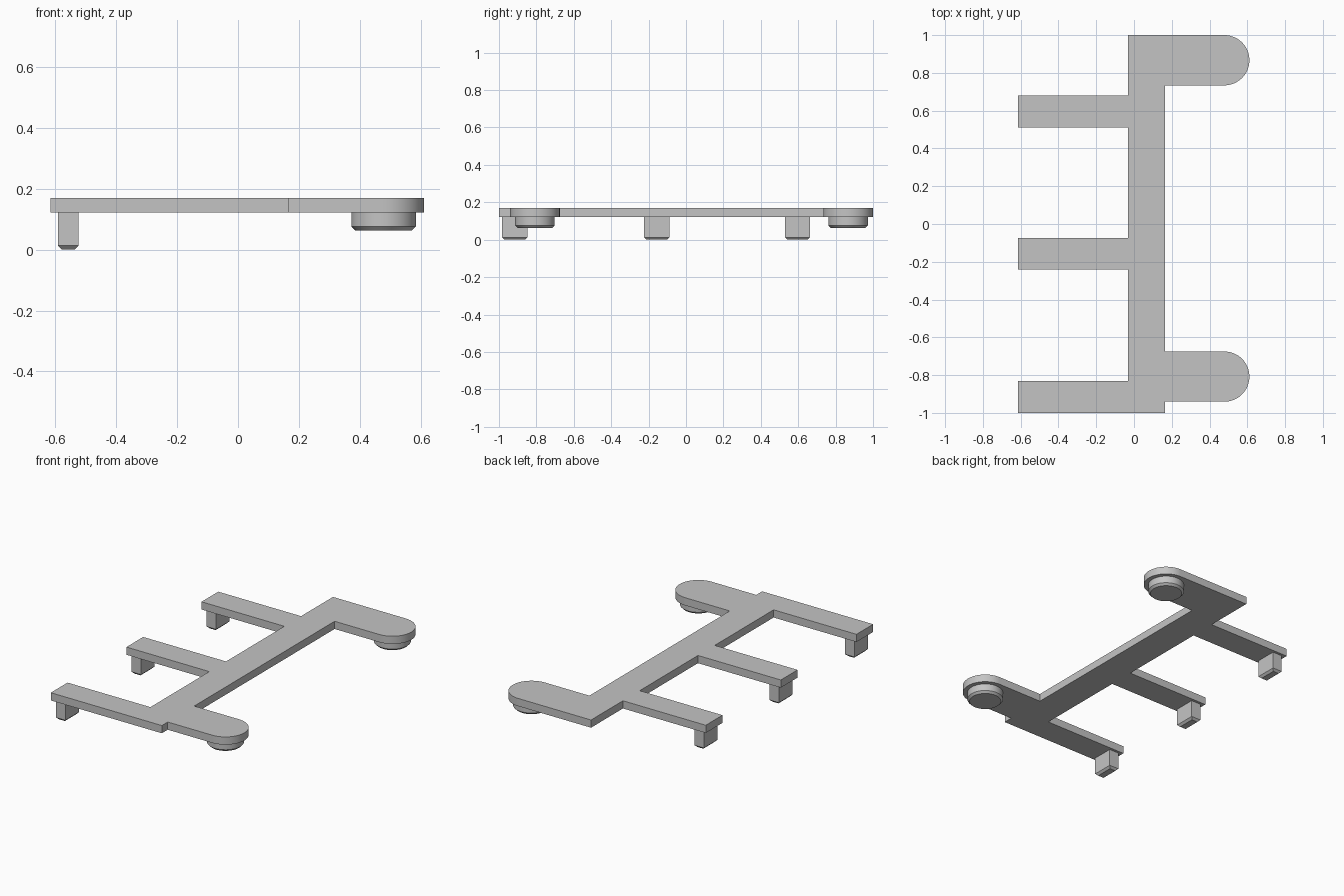
import bpy, bmesh
from math import radians, sin, cos
from mathutils import Matrix

cube = bpy.data.objects.get("Cube")
if cube:
    bpy.data.objects.remove(cube, do_unlink=True)

GREY = (0.55, 0.55, 0.55, 1)
mat = bpy.data.materials.new("plain_grey")
mat.use_nodes = True
mat.diffuse_color = GREY
mat.node_tree.nodes["Principled BSDF"].inputs["Base Color"].default_value = GREY

PLATE_BOTTOM, PLATE_TOP = 0.121, 0.17
SPINE_LEFT, SPINE_RIGHT = -0.033, 0.165
ARM_END, ARM_HALF = -0.615, 0.084
ARM_YS = (0.596, -0.157, -0.916)
TAB_X, TAB_R = 0.478, 0.133
TAB_YS = (-0.808, 0.867)


def finish(name, bm):
    bmesh.ops.recalc_face_normals(bm, faces=bm.faces)
    mesh = bpy.data.meshes.new(name)
    bm.to_mesh(mesh)
    bm.free()
    mesh.materials.append(mat)
    obj = bpy.data.objects.new(name, mesh)
    bpy.context.collection.objects.link(obj)
    bpy.ops.object.select_all(action="DESELECT")
    obj.select_set(True)
    bpy.context.view_layer.objects.active = obj
    bpy.ops.object.shade_smooth_by_angle(angle=radians(30))
    return obj


def bevel_bottom(bm, size):
    low = min(v.co.z for v in bm.verts)
    edges = [e for e in bm.edges if all(v.co.z < low + 0.001 for v in e.verts)]
    bmesh.ops.bevel(bm, geom=edges, offset=size, segments=1, affect="EDGES")


# Frame plate: one outline with three straight arms and two rounded tabs
outline = [(SPINE_LEFT, -1), (SPINE_RIGHT, -1)]
for y in TAB_YS:
    if y < 0:
        outline.append((SPINE_RIGHT, y - TAB_R))
    else:
        outline.append((SPINE_RIGHT, y - TAB_R))
    for i in range(33):
        a = radians(-90 + 180 * i / 32)
        outline.append((TAB_X + TAB_R * cos(a), y + TAB_R * sin(a)))
    if y < 0:
        outline.append((SPINE_RIGHT, y + TAB_R))
outline.append((SPINE_LEFT, 1))
for y in ARM_YS:
    outline += [(SPINE_LEFT, y + ARM_HALF), (ARM_END, y + ARM_HALF),
                (ARM_END, y - ARM_HALF)]
    if y > -0.9:
        outline.append((SPINE_LEFT, y - ARM_HALF))
outline.pop(0)

bm = bmesh.new()
base = bm.faces.new([bm.verts.new((x, y, PLATE_BOTTOM)) for x, y in outline])
top = bmesh.ops.extrude_face_region(bm, geom=[base], use_keep_orig=True)["geom"]
bmesh.ops.translate(bm, vec=(0, 0, PLATE_TOP - PLATE_BOTTOM),
                    verts=[g for g in top if isinstance(g, bmesh.types.BMVert)])
finish("frame_plate", bm)

# Square pegs with chamfered tips under the arm ends
for i, y in enumerate(ARM_YS):
    bm = bmesh.new()
    bmesh.ops.create_cube(bm, size=1)
    bmesh.ops.scale(bm, vec=(0.067, 0.135, PLATE_BOTTOM), verts=bm.verts)
    bmesh.ops.translate(bm, vec=(-0.557, y, PLATE_BOTTOM / 2), verts=bm.verts)
    bevel_bottom(bm, 0.013)
    finish(f"square_peg_{i + 1}", bm)

# Round feet with chamfered rims under the tabs
FOOT_BOTTOM = 0.063
for side, y in zip(("front", "back"), TAB_YS):
    bm = bmesh.new()
    bmesh.ops.create_cone(
        bm, cap_ends=True, segments=64, radius1=0.106, radius2=0.106,
        depth=PLATE_BOTTOM - FOOT_BOTTOM,
        matrix=Matrix.Translation((TAB_X, y, (PLATE_BOTTOM + FOOT_BOTTOM) / 2)))
    bevel_bottom(bm, 0.013)
    finish(f"{side}_round_foot", bm)
